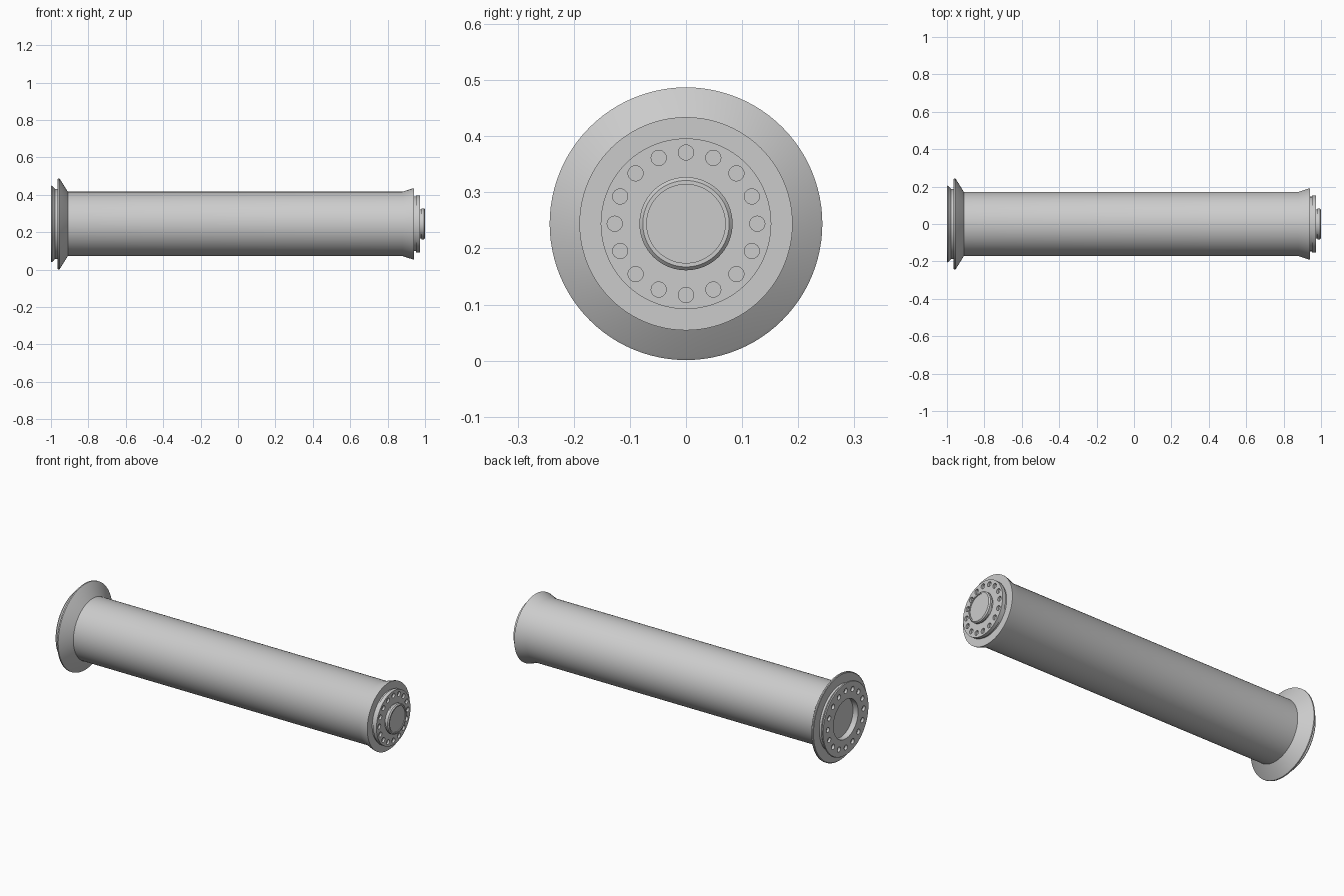
import bpy, bmesh, math
from mathutils import Matrix, Vector

cube = bpy.data.objects.get("Cube")
if cube:
    bpy.data.objects.remove(cube, do_unlink=True)

AXIS_Z = 0.244
SEGMENTS = 96

metal = bpy.data.materials.new("light grey metal")
metal.use_nodes = True
GREY = (0.6, 0.6, 0.6, 1)
metal.diffuse_color = GREY
metal.node_tree.nodes["Principled BSDF"].inputs["Base Color"].default_value = GREY


def add_object(name, bm):
    bmesh.ops.recalc_face_normals(bm, faces=bm.faces)
    mesh = bpy.data.meshes.new(name)
    bm.to_mesh(mesh)
    bm.free()
    mesh.materials.append(metal)
    obj = bpy.data.objects.new(name, mesh)
    bpy.context.collection.objects.link(obj)
    return obj


def select_only(obj):
    bpy.ops.object.select_all(action='DESELECT')
    obj.select_set(True)
    bpy.context.view_layer.objects.active = obj


def lathe(name, profile):
    """Revolve (x, radius) points round the long axis; ends are capped."""
    bm = bmesh.new()
    rings = []
    for x, r in profile:
        ring = []
        for i in range(SEGMENTS):
            a = math.tau * i / SEGMENTS
            ring.append(bm.verts.new((x, r * math.cos(a), AXIS_Z + r * math.sin(a))))
        rings.append(ring)
    for a, b in zip(rings, rings[1:]):
        for i in range(SEGMENTS):
            j = (i + 1) % SEGMENTS
            bm.faces.new((a[i], a[j], b[j], b[i]))
    bm.faces.new(rings[0])
    bm.faces.new(rings[-1])
    return add_object(name, bm)


def drill_ring(target, x, ring_radius, hole_radius, depth, count=16):
    """Cut a circle of blind holes into an end face at x."""
    bm = bmesh.new()
    for i in range(count):
        a = math.tau * i / count
        centre = Vector((x, ring_radius * math.cos(a), AXIS_Z + ring_radius * math.sin(a)))
        bmesh.ops.create_cone(
            bm, cap_ends=True, segments=24, radius1=hole_radius, radius2=hole_radius,
            depth=2 * depth,
            matrix=Matrix.Translation(centre) @ Matrix.Rotation(math.pi / 2, 4, 'Y'))
    cutter = add_object("hole_cutter", bm)
    cutter.hide_render = True
    mod = target.modifiers.new("holes", 'BOOLEAN')
    mod.operation = 'DIFFERENCE'
    mod.solver = 'EXACT'
    mod.object = cutter
    select_only(target)
    bpy.ops.object.modifier_apply(modifier=mod.name)
    bpy.data.objects.remove(cutter, do_unlink=True)


# Long barrel with a wide collar at one end and a small flare at the other
barrel = lathe("barrel", [
    (-0.965, 0.18), (-0.965, 0.239), (-0.962, 0.243), (-0.955, 0.243), (-0.951, 0.238),
    (-0.91, 0.172), (0.88, 0.172), (0.935, 0.19), (0.942, 0.19), (0.942, 0.14)])

# Drilled end flange with a recessed centre
left_flange = lathe("socket_flange", [
    (-0.968, 0.11), (-0.968, 0.11), (-1.0, 0.11), (-1.0, 0.202), (-0.995, 0.205),
    (-0.978, 0.187), (-0.964, 0.187)][1:])
drill_ring(left_flange, -1.0, 0.16, 0.0145, 0.015)

# Drilled plate at the flared end
end_plate = lathe("end_plate", [
    (0.941, 0.146), (0.953, 0.146), (0.953, 0.152), (0.973, 0.152)])
drill_ring(end_plate, 0.973, 0.127, 0.0135, 0.012)

# Stepped central boss
boss = lathe("centre_boss", [
    (0.972, 0.077), (0.982, 0.077), (0.982, 0.083), (0.994, 0.083),
    (1.0, 0.077), (1.0, 0.07), (0.996, 0.07)])

for part in (barrel, left_flange, end_plate, boss):
    select_only(part)
    bpy.ops.object.shade_smooth_by_angle(angle=math.radians(25))
